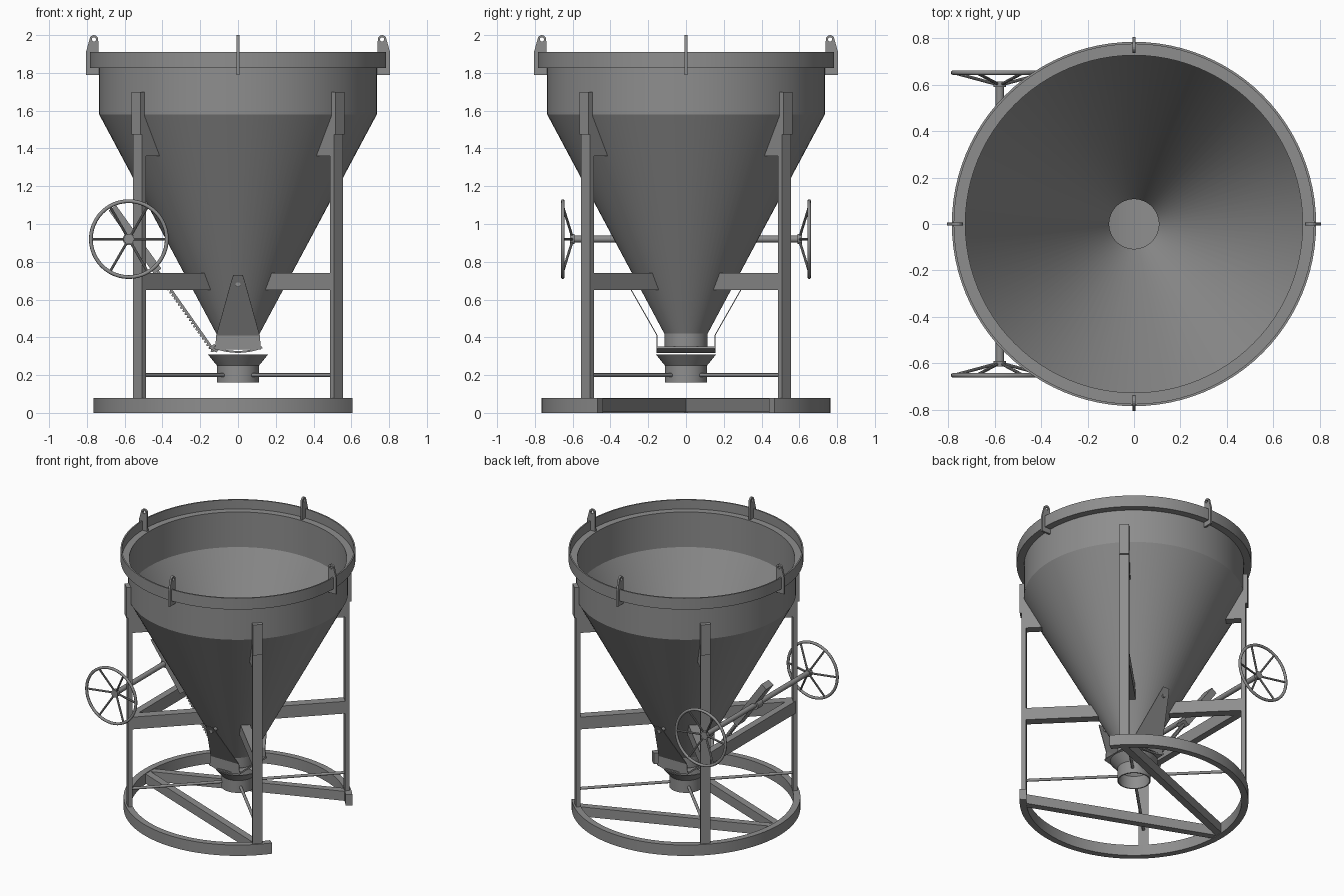
import bpy, bmesh
from math import sin, cos, pi, radians, atan2, hypot
from mathutils import Vector, Matrix

if "Cube" in bpy.data.objects:
    bpy.data.objects.remove(bpy.data.objects["Cube"])

steel = bpy.data.materials.new("dark_steel")
steel.diffuse_color = (.27, .27, .27, 1)
steel.use_nodes = True
steel.node_tree.nodes["Principled BSDF"].inputs["Base Color"].default_value = steel.diffuse_color


def finish(name, bm, matrix=None, smooth=True):
    bmesh.ops.recalc_face_normals(bm, faces=bm.faces)
    me = bpy.data.meshes.new(name)
    bm.to_mesh(me)
    bm.free()
    if matrix:
        me.transform(matrix)
    me.materials.append(steel)
    ob = bpy.data.objects.new(name, me)
    bpy.context.collection.objects.link(ob)
    if smooth:
        bpy.ops.object.select_all(action='DESELECT')
        ob.select_set(True)
        bpy.context.view_layer.objects.active = ob
        bpy.ops.object.shade_smooth_by_angle(angle=radians(20))
    return ob


def lathe(name, profile, a0=0.0, a1=2 * pi, n=96):
    """Sweep a closed (radius, z) profile around z; partial sweeps get end caps."""
    bm = bmesh.new()
    full = abs(a1 - a0 - 2 * pi) < 1e-6
    rings = []
    for i in range(n if full else n + 1):
        a = a0 + (a1 - a0) * i / n
        rings.append([bm.verts.new((r * cos(a), r * sin(a), z)) for r, z in profile])
    m = len(profile)
    for i in range(n):
        p, q = rings[i], rings[(i + 1) % len(rings)]
        for j in range(m):
            bm.faces.new((p[j], q[j], q[(j + 1) % m], p[(j + 1) % m]))
    if not full:
        bm.faces.new(rings[0])
        bm.faces.new(rings[-1])
    return finish(name, bm)


def prism(name, pts, width, angle=0.0):
    """Extrude an (x, z) outline along y, then turn it around z."""
    bm = bmesh.new()
    f = [bm.verts.new((px, -width / 2, pz)) for px, pz in pts]
    b = [bm.verts.new((px, width / 2, pz)) for px, pz in pts]
    n = len(pts)
    bm.faces.new(f)
    bm.faces.new(b[::-1])
    for i in range(n):
        bm.faces.new((f[i], f[(i + 1) % n], b[(i + 1) % n], b[i]))
    return finish(name, bm, Matrix.Rotation(angle, 4, 'Z'), smooth=False)


def rod(name, p, q, r, n=20):
    p, q = Vector(p), Vector(q)
    d = q - p
    bm = bmesh.new()
    bmesh.ops.create_cone(bm, cap_ends=True, segments=n, radius1=r, radius2=r, depth=d.length)
    m = Matrix.Translation((p + q) / 2) @ d.to_track_quat('Z', 'Y').to_matrix().to_4x4()
    return finish(name, bm, m)


def bar(name, p, q, width, z0, z1):
    """Horizontal rectangular bar between two plan points."""
    dx, dy = q[0] - p[0], q[1] - p[1]
    ob = prism(name, [(0, z0), (hypot(dx, dy), z0), (hypot(dx, dy), z1), (0, z1)], width)
    ob.data.transform(Matrix.Translation((p[0], p[1], 0)) @ Matrix.Rotation(atan2(dy, dx), 4, 'Z'))
    return ob


# Hopper shell, rim angle and lower spout
lathe("hopper_shell", [(.735, 1.838), (.735, 1.58), (.115, .42), (.115, .345),
                       (.107, .345), (.107, .423), (.727, 1.583), (.727, 1.838)])
lathe("hopper_rim", [(.785, 1.826), (.785, 1.91), (.775, 1.91), (.775, 1.842),
                     (.727, 1.842), (.727, 1.826)])
lathe("discharge_spout", [(.16, .31), (.111, .25), (.111, .16), (.103, .16),
                          (.103, .253), (.15, .31)], n=64)

# Base ring, open on the +x side, with V bracing
cut = radians(37.7)
lathe("base_ring", [(.72, .0), (.765, 0), (.765, .08), (.72, .08)], cut, 2 * pi - cut)
for s in (-1, 1):
    bar("base_brace", (-.73, .02 * s), (.52, .51 * s), .05, .005, .075)

# Four legs with gussets, radial braces and spout stays
for k in range(4):
    a = pi / 4 + k * pi / 2
    prism("leg", [(.722, .01), (.752, .01), (.752, 1.49), (.722, 1.49)], .066, a)
    prism("leg_top", [(.733, 1.475), (.764, 1.475), (.764, 1.70), (.733, 1.70)], .066, a)
    prism("leg_gusset", [(.614, 1.36), (.725, 1.36), (.735, 1.48), (.735, 1.585)], .06, a)
    prism("radial_brace", [(.234, .65), (.725, .65), (.725, .74), (.282, .74)], .064, a)
    c, s = cos(a), sin(a)
    rod("spout_stay", (.105 * c, .105 * s, .2), (.73 * c, .73 * s, .2), .01)

# Cross beam between the two legs on the handwheel side
bar("cross_beam", (-.52, -.51), (-.52, .51), .05, .65, .74)

# Lifting lugs with a drilled eye
for k in range(4):
    cx, cz, r = .763, 1.977, .023
    arc = [(cx + r * cos(t * pi / 8), cz + r * sin(t * pi / 8)) for t in range(9)]
    lug = prism("lifting_lug", arc + [(.736, 1.79), (.805, 1.79), (.805, 1.91)], .014, k * pi / 2)
    a = k * pi / 2
    x, y = cx * cos(a), cx * sin(a)
    cutter = rod("lug_eye_cutter", (x - .05 * sin(a), y + .05 * cos(a), cz),
                 (x + .05 * sin(a), y - .05 * cos(a), cz), .011)
    cutter.hide_render = True
    cutter.hide_set(True)
    mod = lug.modifiers.new("eye", 'BOOLEAN')
    mod.object = cutter
    mod.solver = 'EXACT'

# Swing gate: curved floor, bent side plates, pivots
pz = .68
angs = [radians(-21 + 42 * i / 16) for i in range(17)]
floor = [(.352 * sin(t), pz - .352 * cos(t)) for t in angs]
floor += [(.362 * sin(t), pz - .362 * cos(t)) for t in reversed(angs)]
prism("gate_floor", floor, .31)
for s in (-1, 1):
    bm = bmesh.new()
    rows = [[bm.verts.new((x, s * y, z)) for x in (-w, w)] for w, y, z in
            ((.122, .153, .335), (.115, .153, .41), (.035, .318, .70), (.025, .335, .73))]
    for p, q in zip(rows, rows[1:]):
        bm.faces.new((p[0], p[1], q[1], q[0]))
    plate = finish("gate_side_plate", bm, smooth=False)
    mod = plate.modifiers.new("thickness", 'SOLIDIFY')
    mod.thickness = .005
    mod.offset = 0
    rod("gate_pivot", (0, .253 * s, pz), (0, .315 * s, pz), .013)

# Toothed rack running from the gate up through its guide
lo, hi = Vector((-.127, .325)), Vector((-.645, 1.06))
d = (hi - lo).normalized()
side = Vector((-d.y, d.x))          # points down and left, towards the pinion
teeth = []
step = .02
for i in range(int((hi - lo).length / step)):
    for u, h in ((0, .003), (.006, .014), (.012, .014), (.018, .003)):
        teeth.append(lo + d * (i * step + u) + side * h)
outline = [lo - side * .008] + teeth + [hi + side * .003, hi - side * .008]
prism("gate_rack", [tuple(v) for v in outline], .03)
g0, g1 = Vector((-.425, .75)), Vector((-.665, 1.085))
prism("rack_guide", [tuple(v) for v in (g0 - side * .024, g0 + side * .024,
                                        g1 + side * .024, g1 - side * .024)], .085)
prism("rack_bracket", [(-.155, .345), (-.115, .32), (-.1, .335), (-.125, .365)], .06)

# Drive shaft, pinion and two dished handwheels
wx, wz = -.578, .92
rod("drive_shaft", (wx, -.61, wz), (wx, .61, wz), .018)
rod("drive_pinion", (wx, -.03, wz), (wx, .03, wz), .032)
for s in (-1, 1):
    rod("handwheel_hub", (wx, .59 * s, wz), (wx, .615 * s, wz), .027)
    bpy.ops.mesh.primitive_torus_add(major_segments=48, minor_segments=10, major_radius=.201,
                                     minor_radius=.01, location=(wx, .652 * s, wz),
                                     rotation=(pi / 2, 0, 0))
    rim = bpy.context.object
    rim.name = "handwheel_rim"
    rim.data.materials.append(steel)
    bpy.ops.object.shade_smooth()
    for k in range(6):
        t = k * pi / 3
        rod("handwheel_spoke", (wx + .018 * cos(t), .603 * s, wz + .018 * sin(t)),
            (wx + .2 * cos(t), .652 * s, wz + .2 * sin(t)), .007, 10)
